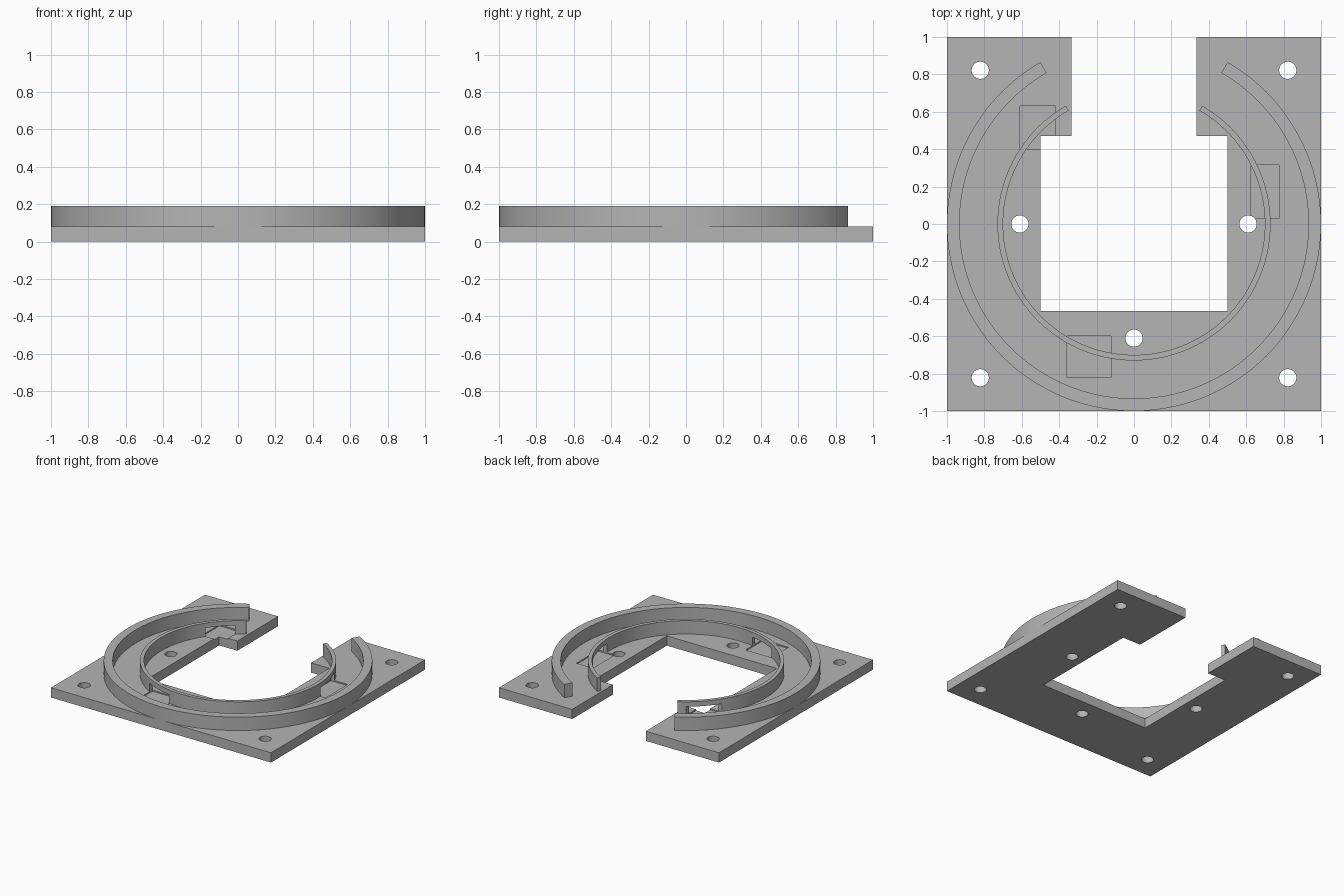
import bpy, bmesh, math

cube = bpy.data.objects.get("Cube")
if cube:
    bpy.data.objects.remove(cube, do_unlink=True)

# Single grey material
grey = bpy.data.materials.new("plain grey")
grey.use_nodes = True
COLOUR = (0.46, 0.46, 0.46, 1)
grey.diffuse_color = COLOUR
grey.node_tree.nodes["Principled BSDF"].inputs["Base Color"].default_value = COLOUR

PLATE_TOP, RING_TOP = 0.08, 0.19


def prism(name, outline, z0, z1):
    """Extrude a counter-clockwise outline from z0 to z1."""
    bm = bmesh.new()
    low = [bm.verts.new((x, y, z0)) for x, y in outline]
    high = [bm.verts.new((x, y, z1)) for x, y in outline]
    bm.faces.new(low[::-1])
    bm.faces.new(high)
    n = len(outline)
    for i in range(n):
        j = (i + 1) % n
        bm.faces.new((low[i], low[j], high[j], high[i]))
    mesh = bpy.data.meshes.new(name)
    bm.to_mesh(mesh)
    bm.free()
    mesh.materials.append(grey)
    obj = bpy.data.objects.new(name, mesh)
    bpy.context.collection.objects.link(obj)
    return obj


def rectangle(x0, x1, y0, y1):
    return [(x0, y0), (x1, y0), (x1, y1), (x0, y1)]


def circle(cx, cy, r, n=48):
    return [(cx + r * math.cos(math.tau * i / n),
             cy + r * math.sin(math.tau * i / n)) for i in range(n)]


def arc_ring(name, r_in, r_out, steps=120):
    """Ring wall with a sixty degree gap at the back."""
    angles = [math.radians(120 + 300 * i / steps) for i in range(steps + 1)]
    outer = [(r_out * math.cos(a), r_out * math.sin(a)) for a in angles]
    inner = [(r_in * math.cos(a), r_in * math.sin(a)) for a in angles]
    bm = bmesh.new()
    sections = []
    for o, i in zip(outer, inner):
        sections.append([bm.verts.new((*p, z)) for p, z in
                         ((o, PLATE_TOP), (o, RING_TOP), (i, RING_TOP), (i, PLATE_TOP))])
    for a, b in zip(sections, sections[1:]):
        for k in range(4):
            m = (k + 1) % 4
            bm.faces.new((a[k], b[k], b[m], a[m]))
    bm.faces.new(sections[0])
    bm.faces.new(sections[-1][::-1])
    bmesh.ops.recalc_face_normals(bm, faces=bm.faces)
    mesh = bpy.data.meshes.new(name)
    bm.to_mesh(mesh)
    bm.free()
    mesh.materials.append(grey)
    obj = bpy.data.objects.new(name, mesh)
    bpy.context.collection.objects.link(obj)
    return obj


def activate(obj):
    bpy.ops.object.select_all(action="DESELECT")
    obj.select_set(True)
    bpy.context.view_layer.objects.active = obj


def cut(obj, cutters):
    activate(obj)
    for cutter in cutters:
        mod = obj.modifiers.new("cut", "BOOLEAN")
        mod.operation = "DIFFERENCE"
        mod.solver = "EXACT"
        mod.object = cutter
        bpy.ops.object.modifier_apply(modifier=mod.name)


# Base plate with a stepped opening through the back edge
half = [(0.5, -0.465), (0.5, 0.47), (0.335, 0.47), (0.335, 1), (1, 1), (1, -1)]
outline = [(-x, y) for x, y in half] + half[::-1]
plate = prism("base_plate", outline[::-1], 0, PLATE_TOP)
bm = bmesh.new()
bm.from_mesh(plate.data)
bmesh.ops.recalc_face_normals(bm, faces=bm.faces)
bm.to_mesh(plate.data)
bm.free()

# Two concentric ring walls
outer_ring = arc_ring("outer_ring", 0.933, 1.0)
inner_ring = arc_ring("inner_ring", 0.70, 0.73)

# Screw holes
centres = [(sx * 0.822, sy * 0.822) for sx in (-1, 1) for sy in (-1, 1)]
centres += [(-0.61, 0), (0.61, 0), (0, -0.61)]
drills = [prism("drill", circle(x, y, 0.046), -0.1, 0.3) for x, y in centres]

# Shallow pockets that open windows through the foot of the inner ring
pockets = [prism("pocket_cutter", rectangle(*r), 0.07, 0.15) for r in (
    (-0.61, -0.42, 0.40, 0.63),
    (0.625, 0.775, 0.03, 0.315),
    (-0.357, -0.122, -0.82, -0.60))]

cut(plate, drills + pockets)
cut(inner_ring, pockets)

for helper in drills + pockets:
    bpy.data.objects.remove(helper, do_unlink=True)

for obj in (plate, outer_ring, inner_ring):
    activate(obj)
    bpy.ops.object.shade_smooth_by_angle(angle=math.radians(30))
